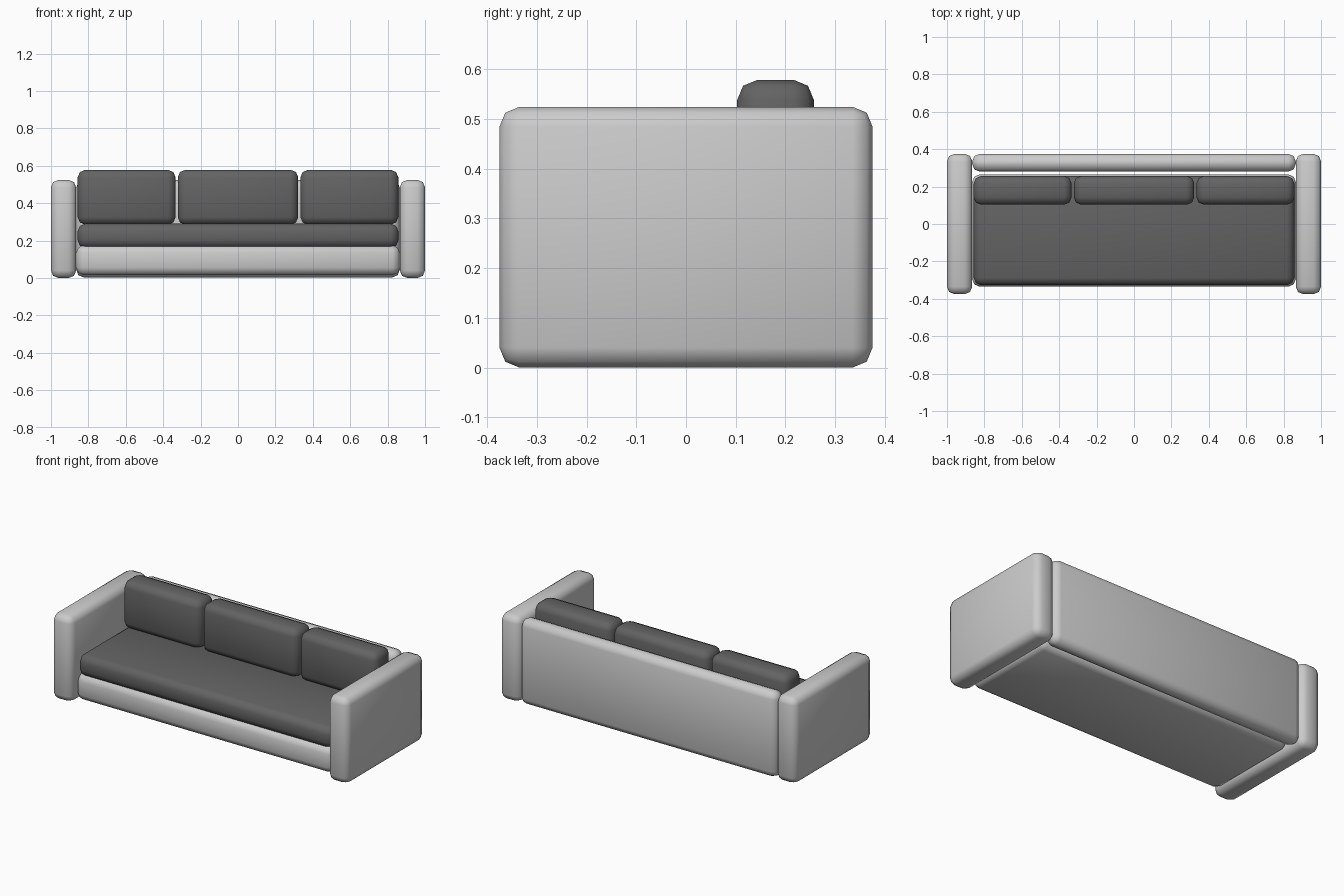
import bpy
import bmesh

default_cube = bpy.data.objects.get("Cube")
if default_cube:
    bpy.data.objects.remove(default_cube, do_unlink=True)


def make_material(name, value):
    mat = bpy.data.materials.new(name)
    mat.use_nodes = True
    color = (value, value, value, 1.0)
    mat.diffuse_color = color
    mat.node_tree.nodes["Principled BSDF"].inputs["Base Color"].default_value = color
    return mat


light_fabric = make_material("light grey fabric", 0.6)
dark_fabric = make_material("dark grey fabric", 0.125)


def padded_box(name, x, y, z, mat, bevel=0.04):
    """Rounded block spanning the given (min, max) ranges."""
    spans = (x, y, z)
    bm = bmesh.new()
    bmesh.ops.create_cube(bm, size=1.0)
    for v in bm.verts:
        v.co = [lo + (c + 0.5) * (hi - lo) for c, (lo, hi) in zip(v.co, spans)]
    bmesh.ops.bevel(bm, geom=bm.edges[:], offset=bevel, offset_type='OFFSET',
                    segments=2, profile=0.5, affect='EDGES')
    for f in bm.faces:
        f.smooth = True
    mesh = bpy.data.meshes.new(name)
    bm.to_mesh(mesh)
    bm.free()
    mesh.materials.append(mat)
    obj = bpy.data.objects.new(name, mesh)
    bpy.context.collection.objects.link(obj)
    return obj


# Frame: base and backrest
padded_box("base", (-0.865, 0.865), (-0.335, 0.265), (0.015, 0.175), light_fabric)
padded_box("backrest", (-0.865, 0.865), (0.28, 0.375), (0.003, 0.523), light_fabric)

# Seat cushion and middle back cushion
padded_box("seat_cushion", (-0.857, 0.857), (-0.327, 0.257), (0.16, 0.29), dark_fabric)
cushion_y, cushion_z = (0.103, 0.257), (0.285, 0.578)
padded_box("back_cushion_middle", (-0.322, 0.322), cushion_y, cushion_z, dark_fabric)

# Mirrored arms and outer back cushions
for side, sign in (("left", 1), ("right", -1)):
    padded_box("arm_" + side, sorted((sign * 0.865, sign)),
               (-0.375, 0.375), (0.0, 0.524), light_fabric)
    padded_box("back_cushion_" + side, sorted((sign * 0.334, sign * 0.857)),
               cushion_y, cushion_z, dark_fabric)
